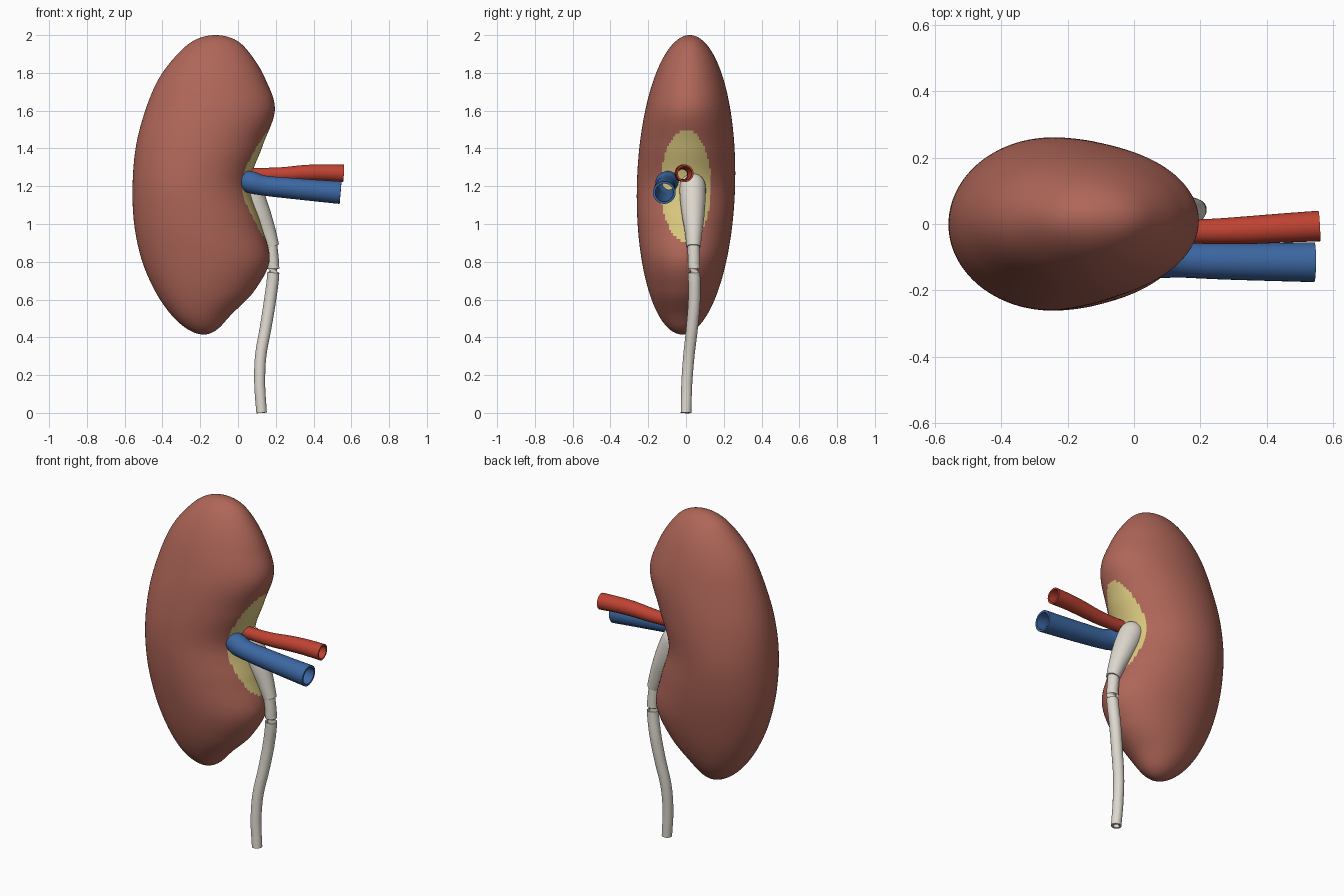
import bpy, bmesh, math
from mathutils import Vector

cube = bpy.data.objects.get("Cube")
if cube:
    bpy.data.objects.remove(cube, do_unlink=True)


def material(name, r, g, b):
    m = bpy.data.materials.new(name)
    m.use_nodes = True
    m.diffuse_color = (r, g, b, 1)
    m.node_tree.nodes["Principled BSDF"].inputs["Base Color"].default_value = (r, g, b, 1)
    return m


FLESH = material("kidney flesh", 0.43, 0.133, 0.098)
FAT = material("hilum fat", 0.69, 0.57, 0.21)
RED = material("artery red", 0.52, 0.055, 0.032)
BLUE = material("vein blue", 0.045, 0.135, 0.36)
CREAM = material("ureter cream", 0.73, 0.69, 0.62)


def spline(values, u):
    """Catmull-Rom value at u (0..1) through evenly spaced vectors."""
    n = len(values) - 1
    i = min(int(u * n), n - 1)
    t = u * n - i
    b, c = values[i], values[i + 1]
    a = values[i - 1] if i > 0 else b * 2 - c
    d = values[i + 2] if i + 2 <= n else c * 2 - b
    return (b * 2 + (c - a) * t + (a * 2 - b * 5 + c * 4 - d) * t * t
            + (b * 3 - a - c * 3 + d) * t ** 3) * 0.5


def skin(name, rings, mats, smooth_angle=50):
    """Loft rings of points; single-point rings become poles."""
    bm = bmesh.new()
    loops = [[bm.verts.new(p) for p in ring] for ring in rings]
    for lo, hi in zip(loops, loops[1:]):
        n = max(len(lo), len(hi))
        for k in range(n):
            j = (k + 1) % n
            if len(lo) == 1:
                bm.faces.new((lo[0], hi[j], hi[k]))
            elif len(hi) == 1:
                bm.faces.new((lo[k], lo[j], hi[0]))
            else:
                bm.faces.new((lo[k], lo[j], hi[j], hi[k]))
    bmesh.ops.recalc_face_normals(bm, faces=bm.faces)
    mesh = bpy.data.meshes.new(name)
    bm.to_mesh(mesh)
    bm.free()
    for m in mats:
        mesh.materials.append(m)
    obj = bpy.data.objects.new(name, mesh)
    bpy.context.collection.objects.link(obj)
    bpy.ops.object.select_all(action='DESELECT')
    obj.select_set(True)
    bpy.context.view_layer.objects.active = obj
    bpy.ops.object.shade_smooth_by_angle(angle=math.radians(smooth_angle))
    return obj


def tube(name, path, mat, wall=0.8, steps=40, sides=32):
    """Hollow tube through (x, y, z, radius) points, closed at the start, open at the end."""
    pts = [spline([Vector(p) for p in path], i / steps) for i in range(steps + 1)]
    outer, inner = [], []
    for i, p in enumerate(pts):
        ahead, behind = pts[min(i + 1, steps)], pts[max(i - 1, 0)]
        turn = (ahead.xyz - behind.xyz).to_track_quat('Z', 'Y')
        for rings, r in ((outer, p.w), (inner, p.w * wall)):
            rings.append([p.xyz + turn @ Vector((r * math.cos(a), r * math.sin(a), 0))
                          for a in (math.tau * k / sides for k in range(sides))])
    start = [pts[0].xyz]
    return skin(name, [start] + outer + inner[::-1] + [start], [mat])


# Kidney body: elliptical slices between an outer and an inner bean outline
outer_edge = [-.12, -.23, -.325, -.42, -.49, -.54, -.558, -.55, -.51, -.44, -.355, -.265, -.18]
inner_edge = [-.12, -.01, .07, .145, .195, .13, .063, .12, .167, .087, -.035, -.11, -.18]
outline = [Vector(p) for p in zip(outer_edge, inner_edge)]
MID, HALF = 1.2075, 0.7925
ROWS, SIDES = 144, 144
slices = []
for i in range(ROWS + 1):
    t = math.pi * i / ROWS
    z = MID + HALF * math.cos(t)
    left, right = spline(outline, i / ROWS)
    cx, rx, ry = (left + right) / 2, (right - left) / 2, 0.26 * math.sin(t)
    cy = 0.025 * (z - MID)
    if i in (0, ROWS):
        slices.append([(cx, cy, z)])
    else:
        slices.append([(cx + rx * math.cos(a), cy + ry * math.sin(a), z)
                       for a in (math.tau * k / SIDES for k in range(SIDES))])
body = skin("kidney_body", slices, [FLESH, FAT], 80)

# Fat patch: oval of faces on the inner side
for f in body.data.polygons:
    x, y, z = f.center
    if x > -0.1 and (y / 0.133) ** 2 + ((z - 1.2) / 0.297) ** 2 < 1:
        f.material_index = 1

# Renal pelvis funnel
tube("renal_pelvis", [(.015, .035, 1.25, .035), (.04, .035, 1.215, .066), (.075, .036, 1.14, .068),
                      (.115, .038, 1.05, .06), (.15, .04, .97, .048), (.182, .04, .88, .037)], CREAM)

# Ureter
tube("ureter", [(.175, .04, .9, .032), (.187, .043, .75, .032), (.17, .044, .6, .032),
                (.146, .032, .45, .031), (.12, .015, .3, .03), (.115, .004, .15, .029),
                (.125, 0, 0, .028)], CREAM, wall=0.6)

# Blood vessels
tube("renal_artery", [(.02, -.015, 1.262, .034), (.13, -.022, 1.262, .035), (.24, -.022, 1.263, .038),
                      (.35, -.018, 1.27, .042), (.45, -.012, 1.272, .044),
                      (.558, -.006, 1.268, .046)], RED)
tube("renal_vein", [(.0, -.06, 1.24, .04), (.065, -.1, 1.222, .058), (.14, -.108, 1.203, .053),
                    (.27, -.112, 1.19, .055), (.4, -.114, 1.178, .057),
                    (.543, -.115, 1.166, .06)], BLUE)
